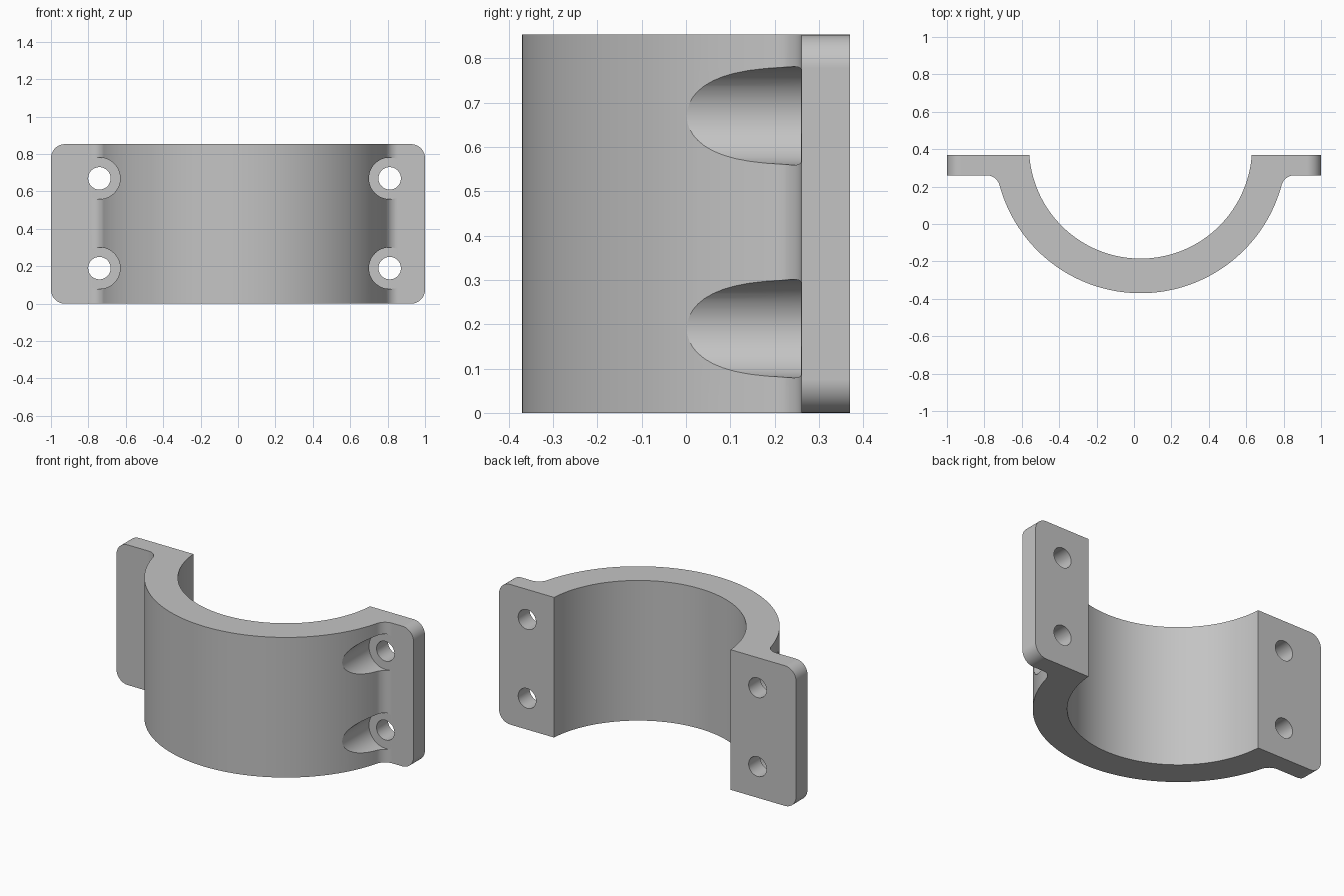
import bpy, bmesh
from math import sin, cos, atan2, pi, sqrt, radians
from mathutils import Matrix, Vector

if "Cube" in bpy.data.objects:
    bpy.data.objects.remove(bpy.data.objects["Cube"], do_unlink=True)

# Main dimensions
CX, CY = 0.035, 0.411          # axis of the half ring
R_IN, R_OUT = 0.596, 0.781
Y_BACK, Y_FLANGE = 0.37, 0.26  # back and front of the flanges
HEIGHT, FILLET, CORNER = 0.853, 0.07, 0.075
BOLT_X, BOLT_Z = 0.776, (0.19, 0.67)

grey = bpy.data.materials.new("plain grey")
grey.use_nodes = True
colour = (0.55, 0.55, 0.55, 1)
grey.diffuse_color = colour
grey.node_tree.nodes["Principled BSDF"].inputs["Base Color"].default_value = colour


def make_object(name, bm):
    mesh = bpy.data.meshes.new(name)
    bmesh.ops.recalc_face_normals(bm, faces=bm.faces)
    bm.to_mesh(mesh)
    bm.free()
    mesh.materials.append(grey)
    obj = bpy.data.objects.new(name, mesh)
    bpy.context.collection.objects.link(obj)
    return obj


def arc(cx, cy, r, a0, a1, steps):
    return [(cx + r * cos(a0 + (a1 - a0) * i / steps),
             cy + r * sin(a0 + (a1 - a0) * i / steps)) for i in range(steps + 1)]


# Clamp profile: outer arc, fillets, flanges, inner arc
fy = Y_FLANGE - FILLET
fx = sqrt((R_OUT + FILLET) ** 2 - (CY - fy) ** 2)
tilt = atan2(CY - fy, fx)
tilt_in = atan2(CY - Y_BACK, sqrt(R_IN ** 2 - (CY - Y_BACK) ** 2))

profile = [(-1, Y_BACK), (-1, Y_FLANGE)]
profile += arc(CX - fx, fy, FILLET, pi / 2, tilt, 10)
profile += arc(CX, CY, R_OUT, pi + tilt, 2 * pi - tilt, 80)[1:-1]
profile += arc(CX + fx, fy, FILLET, pi - tilt, pi / 2, 10)
profile += [(1, Y_FLANGE), (1, Y_BACK)]
profile += arc(CX, CY, R_IN, 2 * pi - tilt_in, pi + tilt_in, 80)

bm = bmesh.new()
face = bm.faces.new([bm.verts.new((x, y, 0)) for x, y in profile])
top = bmesh.ops.extrude_face_region(bm, geom=[face])
bmesh.ops.translate(bm, vec=(0, 0, HEIGHT),
                    verts=[v for v in top["geom"] if isinstance(v, bmesh.types.BMVert)])

# Rounded outer flange corners
corners = [e for e in bm.edges
           if all(abs(v.co.x) > 0.999 for v in e.verts)
           and abs(e.verts[0].co.z - e.verts[1].co.z) < 0.001]
bmesh.ops.bevel(bm, geom=corners, offset=CORNER, segments=10, profile=0.5,
                affect='EDGES')
clamp = make_object("half_clamp", bm)


def bolt_cutter(name, radius, y0, y1):
    bm = bmesh.new()
    for side in (-1, 1):
        for z in BOLT_Z:
            place = Matrix.Translation(Vector((CX + side * BOLT_X, (y0 + y1) / 2, z)))
            bmesh.ops.create_cone(bm, cap_ends=True, segments=48, radius1=radius,
                                  radius2=radius, depth=y1 - y0,
                                  matrix=place @ Matrix.Rotation(pi / 2, 4, 'X'))
    obj = make_object(name, bm)
    obj.hide_render = True
    return obj


# Bolt-head recesses and bolt holes
bpy.ops.object.select_all(action='DESELECT')
clamp.select_set(True)
bpy.context.view_layer.objects.active = clamp
for cutter in (bolt_cutter("bolt_head_cutter", 0.111, -0.5, Y_FLANGE - 0.0003),
               bolt_cutter("bolt_hole_cutter", 0.06, 0.1, 0.5)):
    mod = clamp.modifiers.new("cut", 'BOOLEAN')
    mod.operation = 'DIFFERENCE'
    mod.solver = 'EXACT'
    mod.object = cutter
    bpy.ops.object.modifier_apply(modifier=mod.name)
    bpy.data.objects.remove(cutter, do_unlink=True)

# Smooth curves, crisp edges, flat plates
bpy.ops.object.shade_smooth_by_angle(angle=radians(25))
weighted = clamp.modifiers.new("flat plates", 'WEIGHTED_NORMAL')
weighted.keep_sharp = True
